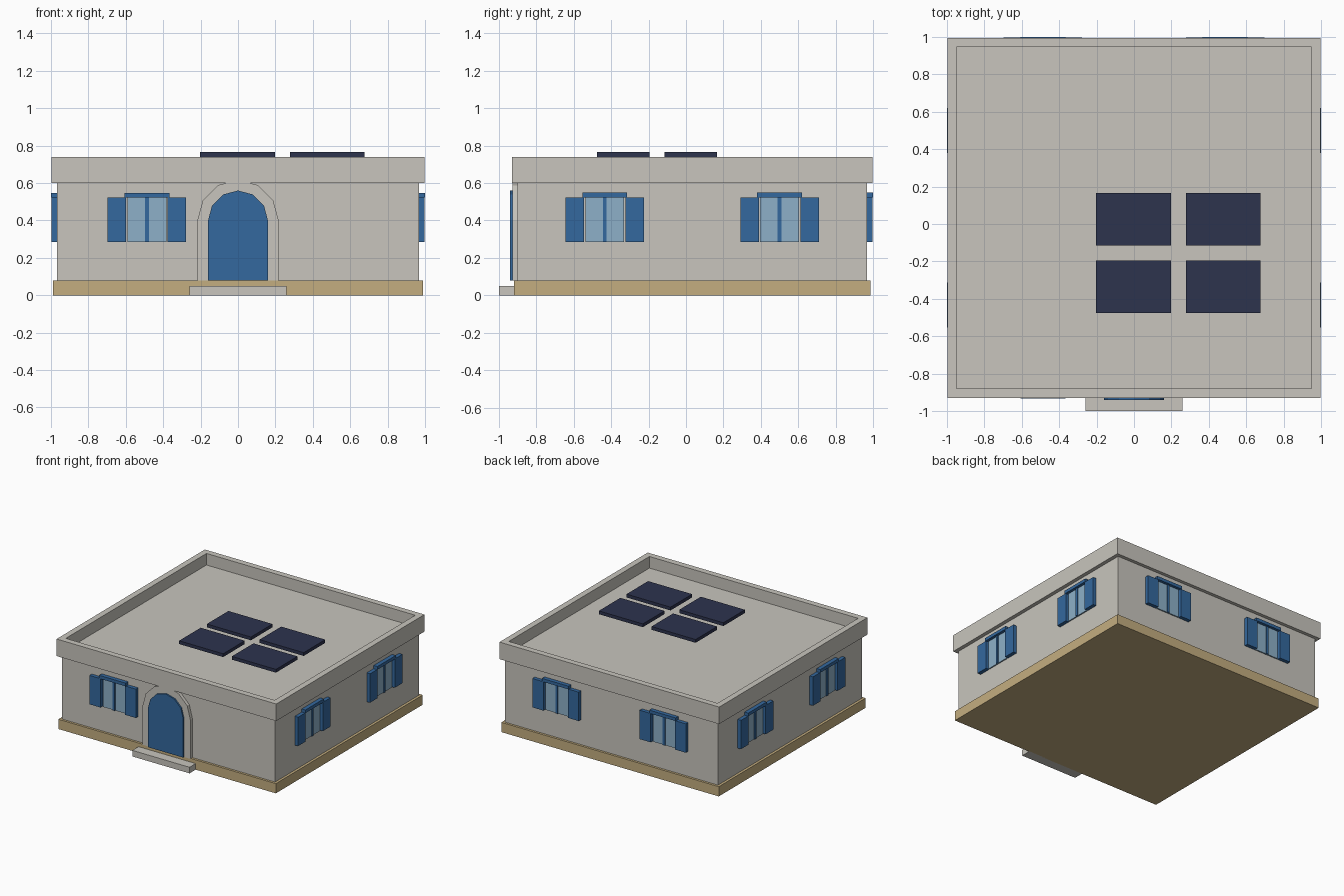
import bpy, bmesh, math
from mathutils import Matrix, Vector

if "Cube" in bpy.data.objects:
    bpy.data.objects.remove(bpy.data.objects["Cube"])

CY = 0.033                      # building centre in y
HX, HY = 0.967, 0.934           # wall half sizes


def material(name, rgb):
    m = bpy.data.materials.new(name)
    m.diffuse_color = (*rgb, 1)
    m.use_nodes = True
    m.node_tree.nodes["Principled BSDF"].inputs["Base Color"].default_value = m.diffuse_color
    return m


PLASTER = material("warm grey plaster", (0.58, 0.56, 0.51))
SAND = material("sand stone", (0.55, 0.42, 0.215))
BLUE = material("painted blue wood", (0.034, 0.138, 0.342))
GLASS = material("pale blue glass", (0.27, 0.434, 0.58))
NAVY = material("navy solar cell", (0.026, 0.033, 0.076))


def finish(name, bm, mat, matrix=Matrix()):
    bmesh.ops.recalc_face_normals(bm, faces=bm.faces)
    mesh = bpy.data.meshes.new(name)
    bm.to_mesh(mesh)
    bm.free()
    mesh.materials.append(mat)
    ob = bpy.data.objects.new(name, mesh)
    ob.matrix_world = matrix
    bpy.context.collection.objects.link(ob)
    return ob


def box_mesh(x, y, z):
    bm = bmesh.new()
    bmesh.ops.create_cube(bm, size=1)
    lo, hi = Vector((x[0], y[0], z[0])), Vector((x[1], y[1], z[1]))
    for v in bm.verts:
        v.co = (lo + hi) / 2 + Vector(a * b for a, b in zip(v.co, hi - lo))
    return bm


def box(name, x, y, z, mat, matrix=Matrix()):
    return finish(name, box_mesh(x, y, z), mat, matrix)


def arch_points(r, bottom, spring=0.40, steps=6):
    arc = [(r * math.cos(math.pi * i / steps), spring + r * math.sin(math.pi * i / steps))
           for i in range(steps + 1)]
    return [(r, bottom)] + arc + [(-r, bottom)]


def extrude_y(bm, faces, depth):
    new = bmesh.ops.extrude_face_region(bm, geom=faces)["geom"]
    bmesh.ops.translate(bm, vec=(0, depth, 0),
                        verts=[g for g in new if isinstance(g, bmesh.types.BMVert)])


# Plinth, walls and front step
box("plinth", (-0.988, 0.988), (CY - 0.953, CY + 0.953), (0, 0.08), SAND)
box("walls", (-HX, HX), (CY - HY, CY + HY), (0.08, 0.6), PLASTER)
box("front_step", (-0.26, 0.26), (-1.0, -0.915), (0, 0.05), PLASTER)

# Roof slab with a sunken deck inside the parapet
bm = box_mesh((-0.998, 0.998), (CY - 0.962, CY + 0.962), (0.6, 0.74))
top = max(bm.faces, key=lambda f: f.calc_center_median().z)
bmesh.ops.inset_region(bm, faces=[top], thickness=0.07)
new = bmesh.ops.extrude_face_region(bm, geom=[top])["geom"]
bmesh.ops.translate(bm, vec=(0, 0, -0.095),
                    verts=[g for g in new if isinstance(g, bmesh.types.BMVert)])
bmesh.ops.delete(bm, geom=[top], context="FACES") if top.is_valid else None
finish("roof_parapet", bm, PLASTER)

# Arched door
bm = bmesh.new()
face = bm.faces.new([bm.verts.new((x, -0.94, z)) for x, z in arch_points(0.16, 0.08)])
extrude_y(bm, [face], 0.06)
finish("door", bm, BLUE)

# Arched door surround
bm = bmesh.new()
outer = [bm.verts.new((x, -0.928, z)) for x, z in arch_points(0.217, 0.08)]
inner = [bm.verts.new((x, -0.928, z)) for x, z in arch_points(0.16, 0.08)]
faces = [bm.faces.new((outer[i], outer[i + 1], inner[i + 1], inner[i]))
         for i in range(len(outer) - 1)]
extrude_y(bm, faces, 0.05)
finish("door_surround", bm, PLASTER)


def window(side, origin, turn):
    """Window built facing -y, with its wall plane at local y = 0."""
    m = Matrix.Translation(origin) @ Matrix.Rotation(math.radians(turn), 4, "Z")
    z = (0.285, 0.522)
    box(side + "_window_glass", (-0.104, 0.104), (-0.01, 0.005), z, GLASS, m)
    box(side + "_window_mullion", (-0.01, 0.01), (-0.018, 0.0), z, BLUE, m)
    box(side + "_window_hood", (-0.12, 0.12), (-0.033, 0.0), (0.522, 0.548), BLUE, m)
    for s, label in ((-1, "left"), (1, "right")):
        x = sorted((s * 0.111, s * 0.21))
        box(f"{side}_{label}_shutter", x, (-0.03, 0.0), z, BLUE, m)


# Windows: one at the front, two on each other side
window("front", (-0.487, CY - HY, 0), 0)
for s in (-1, 1):
    window("back", (s * 0.487, CY + HY, 0), 180)
    window("right", (HX, CY + s * 0.467, 0), 90)
    window("left", (-HX, CY + s * 0.467, 0), -90)

# Solar panels
for x in (-0.0025, 0.477):
    for y in (-0.335, 0.025):
        box("solar_panel", (x - 0.2, x + 0.2), (y - 0.14, y + 0.14), (0.738, 0.765), NAVY)
